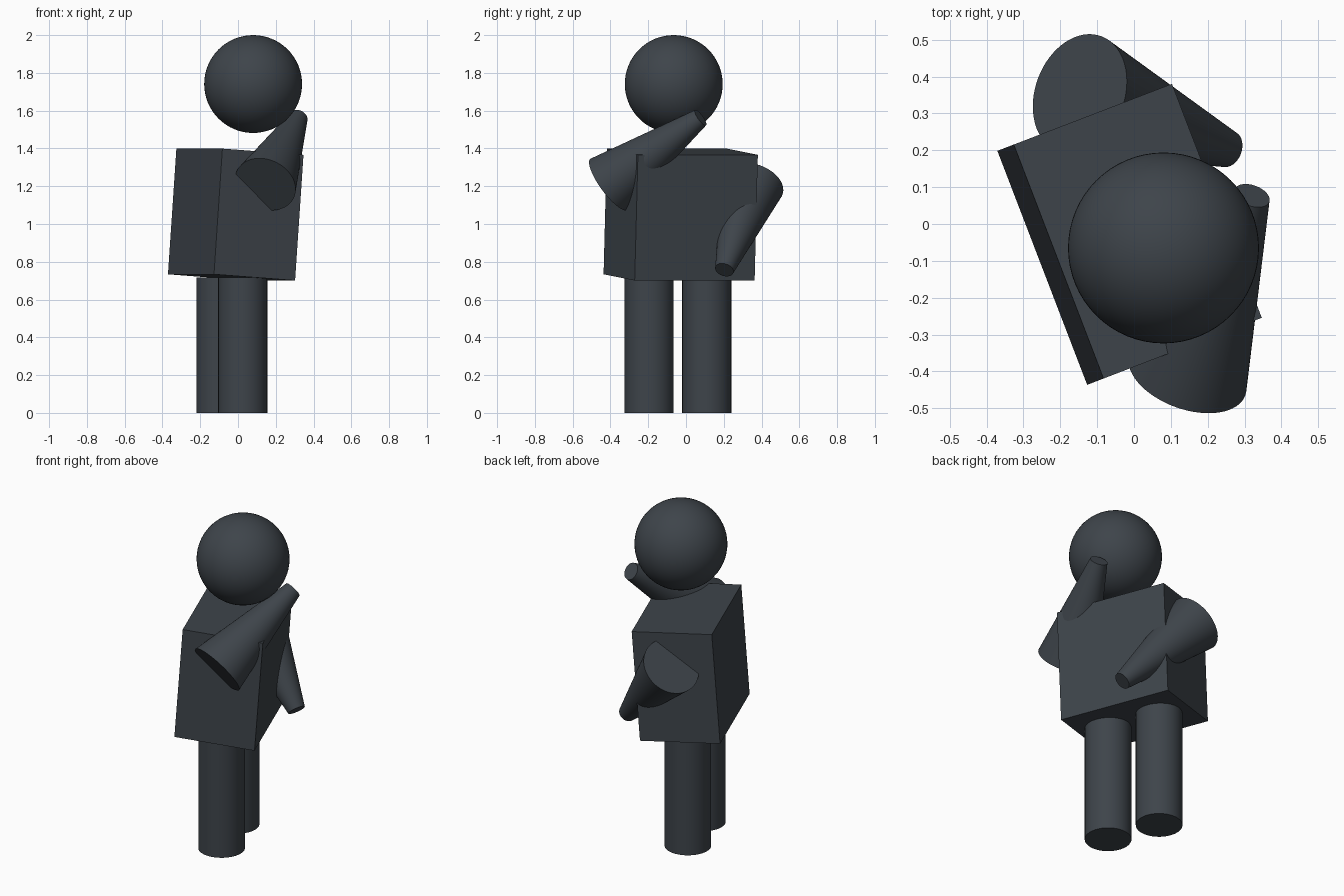
import bpy
import math
from mathutils import Vector

# Remove the default cube
default = bpy.data.objects.get("Cube")
if default:
    bpy.data.objects.remove(default, do_unlink=True)

# Single dark slate colour
slate = bpy.data.materials.new("dark_slate")
slate.use_nodes = True
colour = (0.048, 0.058, 0.069, 1.0)
slate.diffuse_color = colour
slate.node_tree.nodes["Principled BSDF"].inputs["Base Color"].default_value = colour


def finish(name, smooth=True):
    obj = bpy.context.active_object
    obj.name = name
    obj.data.materials.append(slate)
    if smooth:
        bpy.ops.object.shade_smooth_by_angle(angle=math.radians(35))
    return obj


def limb(name, start, end, start_radius, end_radius):
    """Capped, optionally tapered cylinder between two points."""
    start, end = Vector(start), Vector(end)
    axis = end - start
    bpy.ops.mesh.primitive_cone_add(
        vertices=64, radius1=start_radius, radius2=end_radius,
        depth=axis.length, location=(start + end) / 2,
        rotation=axis.to_track_quat("Z", "Y").to_euler())
    return finish(name)


# Head
bpy.ops.mesh.primitive_uv_sphere_add(
    segments=64, ring_count=32, radius=0.259, location=(0.08, -0.065, 1.741))
finish("head")

# Torso: turned box, leaning slightly
bpy.ops.mesh.primitive_cube_add(
    size=1, location=(-0.012, -0.028, 1.05),
    rotation=(0, math.radians(4.1), math.radians(21)))
bpy.context.active_object.scale = (0.461, 0.68, 0.667)
finish("torso", smooth=False)

# Legs: straight cylinders
for name, x, y in (("front_leg", 0.025, -0.195), ("back_leg", -0.09, 0.11)):
    limb(name, (x, y, 0), (x, y, 0.717), 0.13, 0.13)

# Arms: cones tapering from the shoulder to the hand
limb("front_arm", (0.145, -0.408, 1.21), (0.32, 0.077, 1.563), 0.167, 0.05)
limb("back_arm", (-0.147, 0.353, 1.21), (0.256, 0.203, 0.757), 0.167, 0.05)
